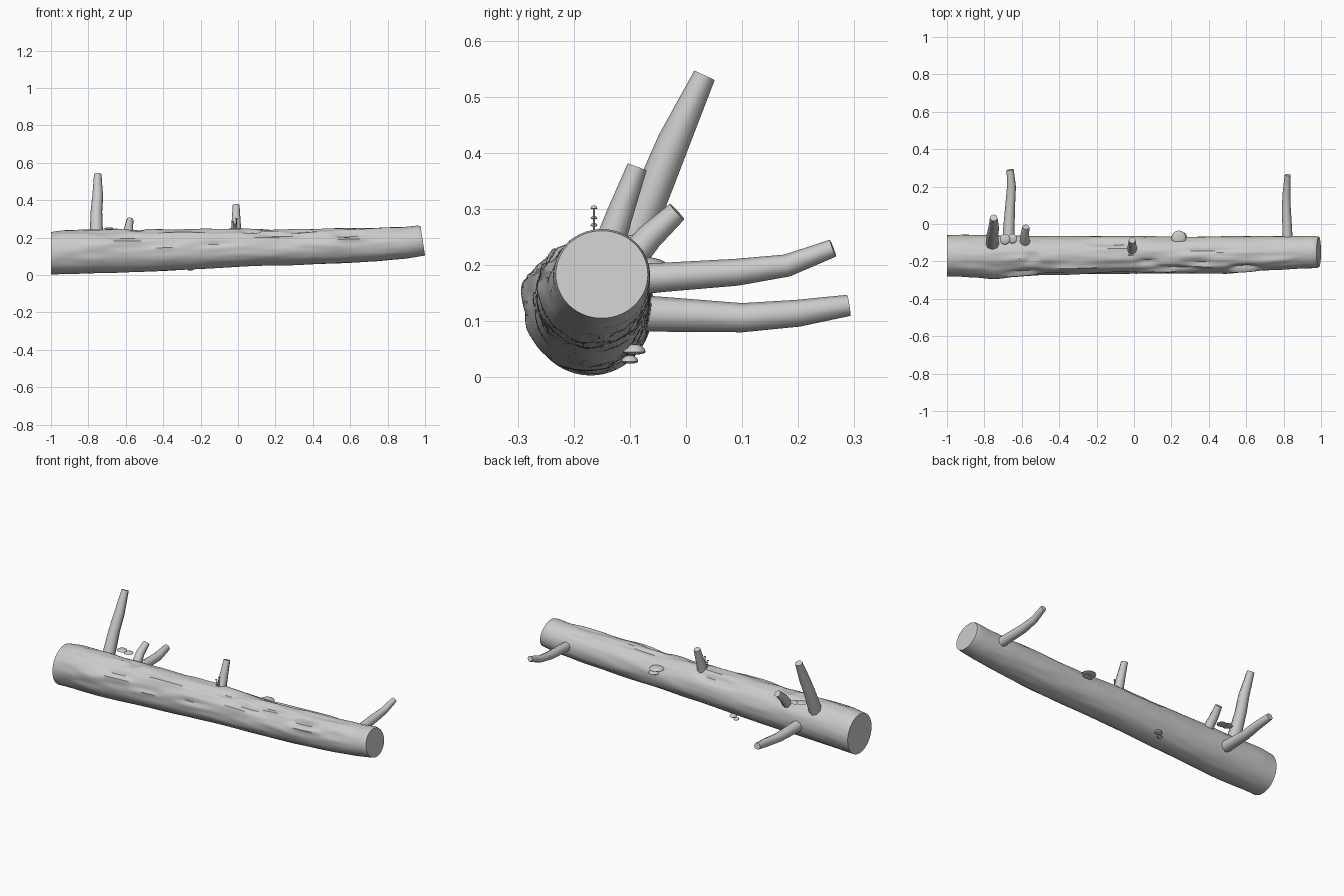
import bpy, bmesh, math
from mathutils import Vector, noise

if "Cube" in bpy.data.objects:
    bpy.data.objects.remove(bpy.data.objects["Cube"])


def finish(name, bm, angle=50):
    bmesh.ops.recalc_face_normals(bm, faces=bm.faces)
    me = bpy.data.meshes.new(name)
    bm.to_mesh(me)
    bm.free()
    me.shade_smooth()
    me.set_sharp_from_angle(angle=math.radians(angle))
    ob = bpy.data.objects.new(name, me)
    bpy.context.collection.objects.link(ob)
    return ob


def skin(bm, rings):
    # bridge successive rings and close both ends
    rings = [[bm.verts.new(p) for p in r] for r in rings]
    n = len(rings[0])
    for a, b in zip(rings, rings[1:]):
        for i in range(n):
            j = (i + 1) % n
            bm.faces.new((a[i], a[j], b[j], b[i]))
    bm.faces.new(rings[0])
    bm.faces.new(rings[-1])


# trunk sections: x, y min, y max, z min, z max
SECTIONS = [
    (-1.0, -.280, -.060, .003, .230), (-.92, -.280, -.058, .006, .242),
    (-.75, -.290, -.060, .010, .244), (-.50, -.274, -.065, .017, .244),
    (-.25, -.268, -.064, .030, .246), (0.0, -.266, -.064, .044, .248),
    (.25, -.265, -.068, .053, .240), (.50, -.262, -.066, .061, .250),
    (.75, -.246, -.064, .075, .254), (.90, -.238, -.064, .088, .257),
    (.98, -.236, -.064, .101, .265), (1.0, -.232, -.068, .105, .261)]
# bark flakes (+) and gouges (-): x, angle in degrees, half length, half angle, height
MARKS = [
    (.58, 138, .07, 11, -.018), (.60, 158, .10, 8, .008),
    (-.13, 50, .12, 10, -.016), (-.10, 70, .14, 7, .008),
    (-.54, 95, .04, 12, -.014), (-.60, 142, .09, 7, -.012),
    (-.60, 153, .10, 7, .009), (-.30, 130, .12, 7, .008),
    (.25, 135, .10, 6, -.009), (.10, 150, .12, 7, .007),
    (.07, 112, .05, 9, -.013), (.40, 75, .12, 6, -.009),
    (.78, 60, .08, 7, -.009), (-.40, 165, .10, 6, -.008),
    (-.75, 165, .08, 10, .007), (-.10, 165, .10, 7, -.008),
    (.33, 115, .08, 8, -.010), (-.70, 120, .10, 8, -.010)]


def section(x):
    for a, b in zip(SECTIONS, SECTIONS[1:]):
        if x <= b[0]:
            t = (x - a[0]) / (b[0] - a[0])
            return [p + (q - p) * t for p, q in zip(a, b)][1:]
    return SECTIONS[-1][1:]


def bark(x, ang):
    # long streaky relief, strongest on the upper front side, fading at the ends
    fade = min(1, (1 + x) / .12, (.92 - x) / .12)
    if fade <= 0:
        return 0
    c, s = math.cos(ang), math.sin(ang)
    amount = .003 + .005 * max(0, math.sin(ang - math.radians(35)))
    d = amount * noise.noise(Vector((x * 5, c * 4, s * 4)))
    deg = math.degrees(ang)
    for mx, ma, lx, la, h in MARKS:
        d += h * math.exp(-((x - mx) / lx) ** 4 - ((deg - ma) / la) ** 2)
    return d * fade


# trunk
NX, NA = 130, 56
rings = []
for k in range(NX + 1):
    x = -1 + 2 * k / NX
    y0, y1, z0, z1 = section(x)
    ring = []
    for i in range(NA):
        a = 2 * math.pi * i / NA
        d = bark(x, a)
        c, s = math.cos(a), math.sin(a)
        slant = -.012 * (1 + s) * max(0, (x - .85) / .15)
        ring.append((x + slant, (y0 + y1) / 2 + ((y1 - y0) / 2 + d) * c,
                     (z0 + z1) / 2 + ((z1 - z0) / 2 + d) * s))
    rings.append(ring)
bm = bmesh.new()
skin(bm, rings)
finish("trunk", bm, 40)


# broken branches
def branch(name, pts, sides=8):
    P = [Vector(p[:3]) for p in pts]
    rings = []
    for i, p in enumerate(P):
        t = (P[min(i + 1, len(P) - 1)] - P[max(i - 1, 0)]).normalized()
        u = Vector((1, 0, 0))
        u = (u - t * u.dot(t)).normalized()
        v = t.cross(u)
        r = pts[i][3]
        rings.append([p + r * (u * math.cos(2 * math.pi * k / sides) +
                               v * math.sin(2 * math.pi * k / sides))
                      for k in range(sides)])
    bm = bmesh.new()
    skin(bm, rings)
    finish(name, bm)


branch("tall_branch", [(-.757, -.115, .20, .036), (-.757, -.055, .34, .031),
                       (-.750, -.022, .42, .029), (-.750, .033, .538, .020)])
branch("short_stub", [(-.58, -.115, .19, .028), (-.585, -.065, .25, .024),
                      (-.578, -.016, .295, .019)])
branch("middle_stub", [(-.01, -.145, .21, .029), (-.01, -.12, .285, .024),
                       (-.01, -.087, .375, .018)])
branch("low_back_branch", [(-.67, -.12, .115, .034), (-.67, -.04, .112, .031),
                           (-.662, .10, .106, .026), (-.655, .20, .114, .024),
                           (-.662, .29, .128, .019)])
branch("end_back_branch", [(.82, -.12, .172, .029), (.82, -.04, .178, .026),
                           (.814, .09, .187, .024), (.816, .18, .199, .020),
                           (.822, .262, .230, .016)])


# shelf fungi: flattened domed caps
def fungus(name, x, y, z, r, h):
    bm = bmesh.new()
    bmesh.ops.create_uvsphere(bm, u_segments=14, v_segments=8, radius=1)
    for v in bm.verts:
        flat = h if v.co.z > 0 else h * .35
        v.co = Vector((x + v.co.x * r, y + v.co.y * r, z + v.co.z * flat))
    finish(name, bm)


CAPS = [(-.69, -.082, .247, .028, .008), (-.65, -.078, .240, .026, .008),
        (.24, -.075, .200, .040, .014), (.255, -.072, .175, .030, .012),
        (-.24, -.092, .045, .020, .014), (-.255, -.100, .028, .015, .011)]
for i, c in enumerate(CAPS):
    fungus(f"shelf_fungus_{i + 1}", *c)

# tiny fungi growing in front of the middle stub
for i, (dx, h) in enumerate([(-.016, .285), (.002, .303), (-.006, .272)]):
    branch(f"tiny_stem_{i + 1}", [(-.01 + dx, -.164, .235, .0018),
                                  (-.01 + dx, -.164, h, .0018)], 6)
    fungus(f"tiny_cap_{i + 1}", -.01 + dx, -.164, h - .002, .006, .005)
